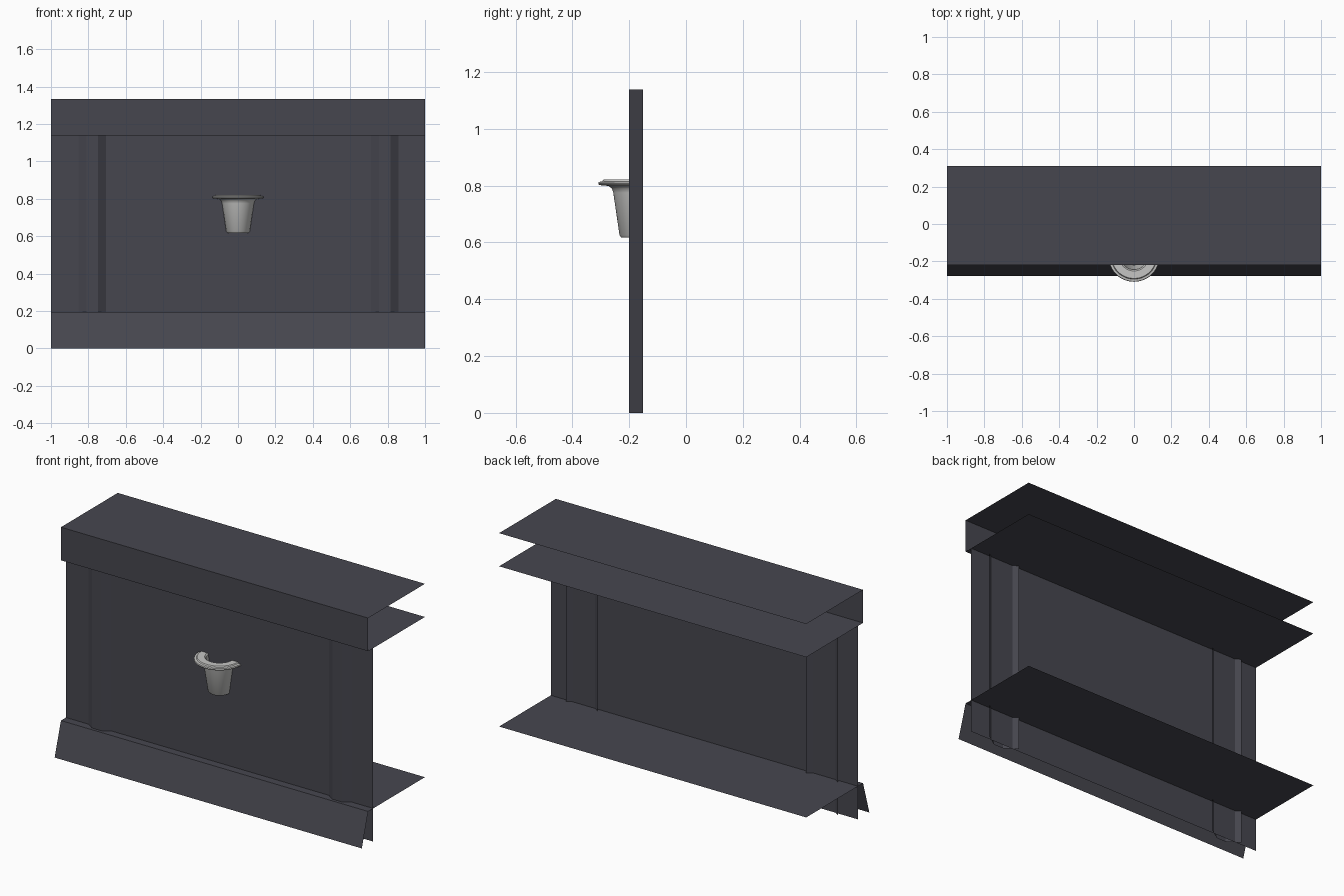
import bpy, bmesh, math

if "Cube" in bpy.data.objects:
    bpy.data.objects.remove(bpy.data.objects["Cube"])

def material(name, rgb):
    m = bpy.data.materials.new(name)
    m.diffuse_color = (*rgb, 1)
    m.use_nodes = True
    m.node_tree.nodes["Principled BSDF"].inputs["Base Color"].default_value = m.diffuse_color
    return m

DARK = material("dark_slate", (0.062, 0.062, 0.078))
PALE = material("pale_grey", (0.56, 0.56, 0.55))

def make_object(name, bm, mat):
    mesh = bpy.data.meshes.new(name)
    bm.to_mesh(mesh)
    bm.free()
    mesh.materials.append(mat)
    ob = bpy.data.objects.new(name, mesh)
    bpy.context.collection.objects.link(ob)
    return ob

def sweep(name, points, offset, mat):
    """Open sheet: a profile of points swept along an offset."""
    bm = bmesh.new()
    a = [bm.verts.new(p) for p in points]
    b = [bm.verts.new([p[i] + offset[i] for i in range(3)]) for p in points]
    for i in range(len(points) - 1):
        bm.faces.new((a[i], b[i], b[i + 1], a[i + 1]))
    return make_object(name, bm, mat)

TOP, RAIL, BASE = 1.333, 1.138, 0.195
BACK, FRONT, WALL = 0.31, -0.218, -0.171

# Sheet mouldings running the full width
sweep("top_trim", [(-1, BACK, RAIL), (-1, FRONT, RAIL), (-1, FRONT, TOP), (-1, BACK, TOP)],
      (2, 0, 0), DARK)
sweep("base_trim", [(-1, -0.277, 0), (-1, FRONT, BASE), (-1, BACK, BASE)], (2, 0, 0), DARK)

# Wall panel
sweep("wall_panel", [(-1, WALL, 0), (-1, WALL, RAIL)], (2, 0, 0), DARK)

# Shallow faceted pilasters passing through the wall
for side, cx in (("left", -0.78), ("right", 0.785)):
    prof = [(cx + dx, y, RAIL) for dx, y in
            ((-0.103, -0.151), (-0.031, -0.2), (0.031, -0.2), (0.103, -0.151))]
    sweep(side + "_pilaster", prof, (0, 0, -RAIL), DARK)

# Half-round hollow cup with a wide lip, fixed to the wall
cup = [(0, 0.617), (0.056, 0.617), (0.063, 0.625), (0.085, 0.775), (0.09, 0.79),
       (0.102, 0.799), (0.134, 0.802), (0.138, 0.807), (0.136, 0.813), (0.124, 0.815),
       (0.12, 0.821), (0.08, 0.821), (0.073, 0.814), (0.068, 0.775), (0.05, 0.65), (0, 0.65)]
bm = bmesh.new()
verts = [bm.verts.new((r, WALL, z)) for r, z in cup]
edges = [bm.edges.new(pair) for pair in zip(verts, verts[1:])]
bmesh.ops.spin(bm, geom=verts + edges, cent=(0, WALL, 0), axis=(0, 0, 1),
               angle=-math.pi, steps=24)
bmesh.ops.remove_doubles(bm, verts=bm.verts, dist=0.0005)
bmesh.ops.recalc_face_normals(bm, faces=bm.faces)
ob = make_object("wall_cup", bm, PALE)

# Make sure the shell faces outward, then smooth it
low = min(ob.data.polygons, key=lambda p: p.center.z)
if low.normal.z > 0:
    ob.data.flip_normals()
bpy.ops.object.select_all(action='DESELECT')
ob.select_set(True)
bpy.context.view_layer.objects.active = ob
bpy.ops.object.shade_smooth_by_angle(angle=math.radians(35))
